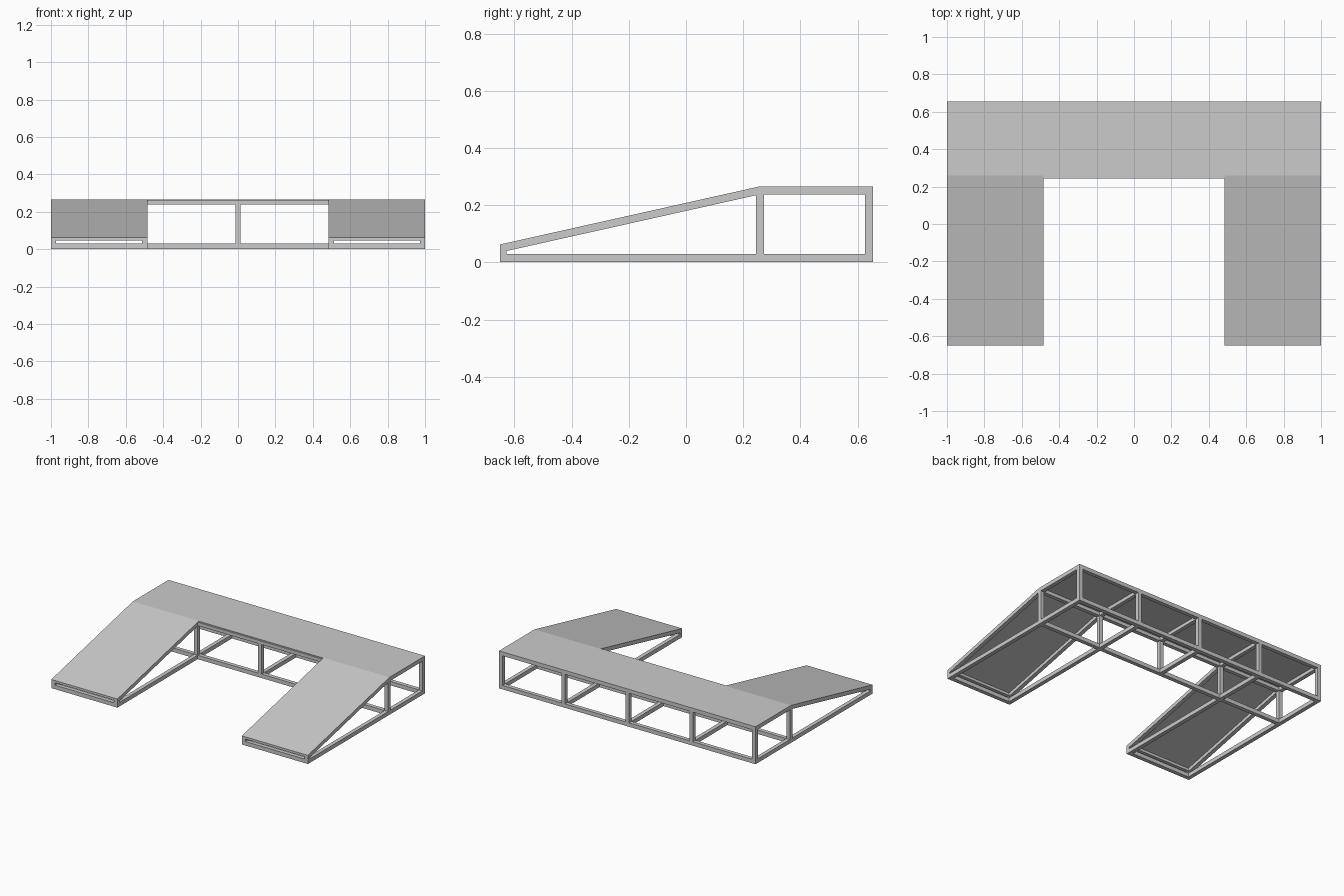
import bpy
import bmesh

if "Cube" in bpy.data.objects:
    bpy.data.objects.remove(bpy.data.objects["Cube"])

T = 0.028                    # square tube width
Z0, ZT = 0.002, 0.266        # underside and top of the structure
P = 0.004                    # panel thickness
YF, YM, YB = -0.65, 0.258, 0.654   # ramp toe, ramp/deck joint, rear edge
ZR = 0.063                   # top of ramp toe
XI = 0.485                   # inner edge of the ramps
SL = (ZT - ZR) / (YM - YF)   # ramp slope


def prism(name, profile, x0, x1, mirror=False):
    """Extrude a (y, z) profile from x0 to x1, optionally mirrored across x."""
    bm = bmesh.new()
    face = bm.faces.new([bm.verts.new((x0, y, z)) for y, z in profile])
    ext = bmesh.ops.extrude_face_region(bm, geom=[face])
    verts = [v for v in ext["geom"] if isinstance(v, bmesh.types.BMVert)]
    bmesh.ops.translate(bm, verts=verts, vec=(x1 - x0, 0, 0))
    bmesh.ops.recalc_face_normals(bm, faces=bm.faces)
    me = bpy.data.meshes.new(name)
    bm.to_mesh(me)
    bm.free()
    ob = bpy.data.objects.new(name, me)
    bpy.context.collection.objects.link(ob)
    if mirror:
        ob.modifiers.new("mirror", "MIRROR").use_mirror_merge = False
    return ob


def box(name, x0, x1, y0, y1, z0, z1, mirror=False):
    return prism(name, [(y0, z0), (y1, z0), (y1, z1), (y0, z1)], x0, x1, mirror)


def ramp_z(y):
    return ZR + SL * (y - YF)


ZG = Z0 + T                  # top of the ground tubes
ZU = ZT - P                  # underside of the panels
ZL = ZT - T                  # underside of the top tubes
YA, YC = YM - T / 2, YM + T / 2
posts_x = [(1 - T, 1, True), (XI, XI + T, True), (-T / 2, T / 2, False)]

# Deck and ramp panels
box("deck_panel", -1, 1, YM, YB, ZU, ZT)
prism("ramp_panel", [(YF, ZR - P), (YM, ZU), (YM, ZT), (YF, ZR)], XI, 1, True)
# Thin lip of deck covering the front tube between the ramps
box("deck_lip", -XI, XI, YM - 0.004, YM, ZU, ZT)

# Long tubes across the platform
for label, y0, y1 in (("front", YA, YC), ("rear", YB - T, YB)):
    box(label + "_ground_rail", -1, 1, y0, y1, Z0, ZG)
    box(label + "_top_rail", -1, 1, y0 if label == "rear" else YM, y1, ZL, ZU)
    for x0, x1, m in posts_x:
        box(label + "_post", x0, x1, y0, y1, ZG, ZL, m)

# Cross tubes joining front and rear of the platform
for x0, x1, m in posts_x:
    box("ground_cross_tube", x0, x1, YC, YB - T, Z0, ZG, m)
    box("top_cross_tube", x0, x1, YC, YB - T, ZL, ZU, m)
box("front_top_rail_lip", -XI, XI, YA, YM, ZL, ZU)

# Ramp side frames: ground tube, sloped tube, toe upright
for x0, x1, _ in posts_x[:2]:
    box("ramp_ground_tube", x0, x1, YF + T, YA, Z0, ZG, True)
    y1 = YF + T * 0.8
    prism("ramp_sloped_tube",
          [(YF, ZR - 0.02), (y1, ramp_z(y1) - T), (YM, ZL),
           (YM, ZU), (YF, ZR - P)], x0, x1, True)
    box("ramp_toe_upright", x0, x0 + T, YF, YF + T * 0.8, ZG, ZR - 0.02, True)

# Ramp cross tubes at toe and at the top of the slope
box("ramp_toe_ground_tube", XI, 1, YF, YF + T, Z0, ZG, True)
prism("ramp_toe_top_tube",
      [(YF, 0.047), (YF + T, 0.047), (YF + T, ramp_z(YF + T) - P), (YF, ZR - P)],
      XI + T, 1 - T, True)
prism("ramp_head_tube",
      [(YA, ZL), (YM, ZL), (YM, ZU), (YA, ramp_z(YA) - P)], XI + T, 1 - T, True)
